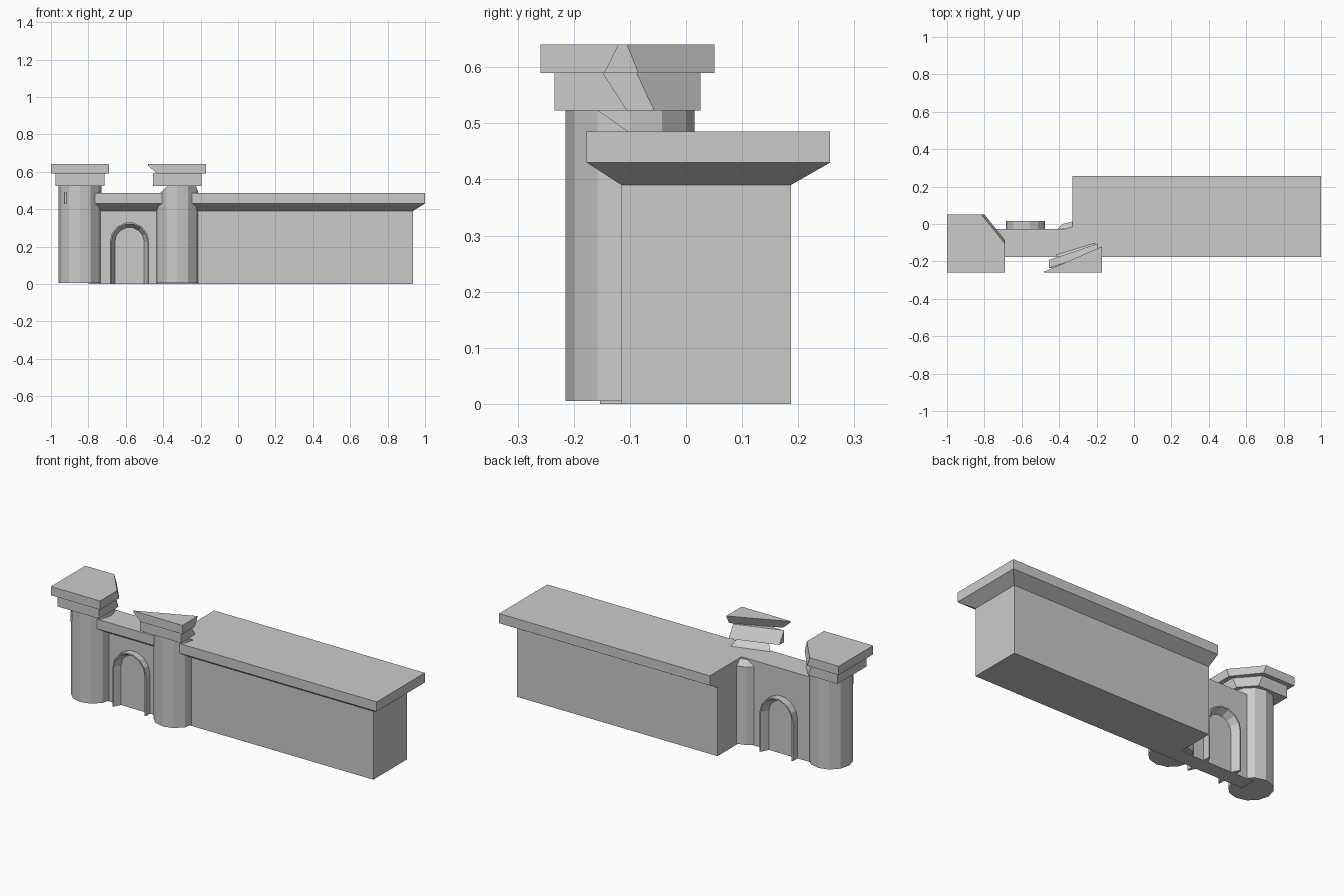
import bpy, bmesh, math
from mathutils import Vector

if "Cube" in bpy.data.objects:
    bpy.data.objects.remove(bpy.data.objects["Cube"])


def finish(bm, name):
    bmesh.ops.recalc_face_normals(bm, faces=bm.faces[:])
    me = bpy.data.meshes.new(name)
    bm.to_mesh(me)
    bm.free()
    ob = bpy.data.objects.new(name, me)
    bpy.context.collection.objects.link(ob)
    return ob


def cut_by(bm, p1, p2, p3):
    """Break off everything behind (+y of) the plane through three points."""
    p1, p2, p3 = Vector(p1), Vector(p2), Vector(p3)
    n = (p2 - p1).cross(p3 - p1).normalized()
    if n.y < 0:
        n = -n
    r = bmesh.ops.bisect_plane(bm, geom=bm.verts[:] + bm.edges[:] + bm.faces[:],
                               plane_co=p1, plane_no=n, clear_outer=True)
    edges = [e for e in r["geom_cut"] if isinstance(e, bmesh.types.BMEdge)]
    bmesh.ops.contextual_create(bm, geom=edges)


def loft(name, rings, cut=None):
    """Stack matching rings of points, closed at both ends."""
    bm = bmesh.new()
    vs = [[bm.verts.new(p) for p in r] for r in rings]
    n = len(vs[0])
    for a, b in zip(vs, vs[1:]):
        for i in range(n):
            bm.faces.new((a[i], a[(i + 1) % n], b[(i + 1) % n], b[i]))
    bm.faces.new(vs[0])
    bm.faces.new(vs[-1])
    if cut:
        cut_by(bm, *cut)
    return finish(bm, name)


def rect(x0, x1, y0, y1, z):
    return [(x0, y0, z), (x1, y0, z), (x1, y1, z), (x0, y1, z)]


def circle(cx, z, r=0.115, cy=-0.1, n=12):
    return [(cx + r * math.cos(2 * math.pi * i / n),
             cy + r * math.sin(2 * math.pi * i / n), z) for i in range(n)]


def square(cx, h, z, cy=-0.104):
    return rect(cx - h, cx + h, cy - h, cy + h, z)


# Long hall with flared cornice
loft("hall", [rect(-0.33, 0.935, -0.115, 0.187, 0),
              rect(-0.33, 0.935, -0.115, 0.187, 0.39),
              rect(-0.33, 1.0, -0.177, 0.257, 0.43),
              rect(-0.33, 1.0, -0.177, 0.257, 0.485)])

# Gate wall, cornice on the front only
loft("gate_wall", [rect(-0.8, -0.33, -0.115, -0.028, 0),
                   rect(-0.8, -0.33, -0.115, -0.028, 0.39),
                   rect(-0.8, -0.33, -0.177, -0.028, 0.43),
                   rect(-0.8, -0.33, -0.177, -0.028, 0.485)])

# Left tower with one corner broken off its cap
L, R = -0.845, -0.325
loft("left_tower", [circle(L, 0.005), circle(L, 0.53)])
loft("left_cap_lower", [square(L, 0.13, 0.523), square(L, 0.13, 0.59)],
     ((-0.81, 0.05, 0.523), (-0.69, -0.085, 0.523), (-0.70, -0.105, 0.59)))
loft("left_cap_upper", [square(L, 0.155, 0.59), square(L, 0.155, 0.64)],
     ((-0.80, 0.05, 0.59), (-0.69, -0.085, 0.59), (-0.69, -0.105, 0.64)))
loft("tower_slit", [rect(-0.927, -0.914, -0.185, -0.15, 0.43),
                    rect(-0.927, -0.914, -0.185, -0.15, 0.49)])

# Right tower, top half broken away at the back
loft("right_tower", [circle(R, 0.005), circle(R, 0.45), circle(R, 0.48, 0.085)])
loft("right_tower_top", [circle(R, 0.44), circle(R, 0.53)],
     ((-0.22, -0.155, 0.523), (-0.22, -0.105, 0.485), (-0.53, -0.25, 0.523)))
loft("right_cap_lower", [square(R, 0.13, 0.523), square(R, 0.13, 0.59)],
     ((-0.195, -0.148, 0.59), (-0.195, -0.105, 0.523), (-0.455, -0.235, 0.59)))
loft("right_cap_upper", [square(R, 0.155, 0.59), square(R, 0.155, 0.64)],
     ((-0.17, -0.12, 0.64), (-0.17, -0.145, 0.59), (-0.48, -0.255, 0.64)))


# Arched gate frame, splayed inwards on both faces
def arch(r, y, cx=-0.58, cy=-0.069, spring=0.225, segs=7):
    pts = [(cx + r, cy + y, 0)]
    for i in range(segs + 1):
        a = math.pi * i / segs
        pts.append((cx + r * math.cos(a), cy + y, spring + r * math.sin(a)))
    return pts + [(cx - r, cy + y, 0)]


bm = bmesh.new()
section = [(0.075, -0.04), (0.098, -0.084), (0.105, -0.084),
           (0.105, 0.084), (0.098, 0.084), (0.075, 0.04)]
loops = [[bm.verts.new(p) for p in arch(r, y)] for r, y in section]
for k, a in enumerate(loops):
    b = loops[(k + 1) % len(loops)]
    for i in range(len(a) - 1):
        bm.faces.new((a[i], a[i + 1], b[i + 1], b[i]))
bm.faces.new([l[0] for l in loops])
bm.faces.new([l[-1] for l in loops])
finish(bm, "gate_arch")
